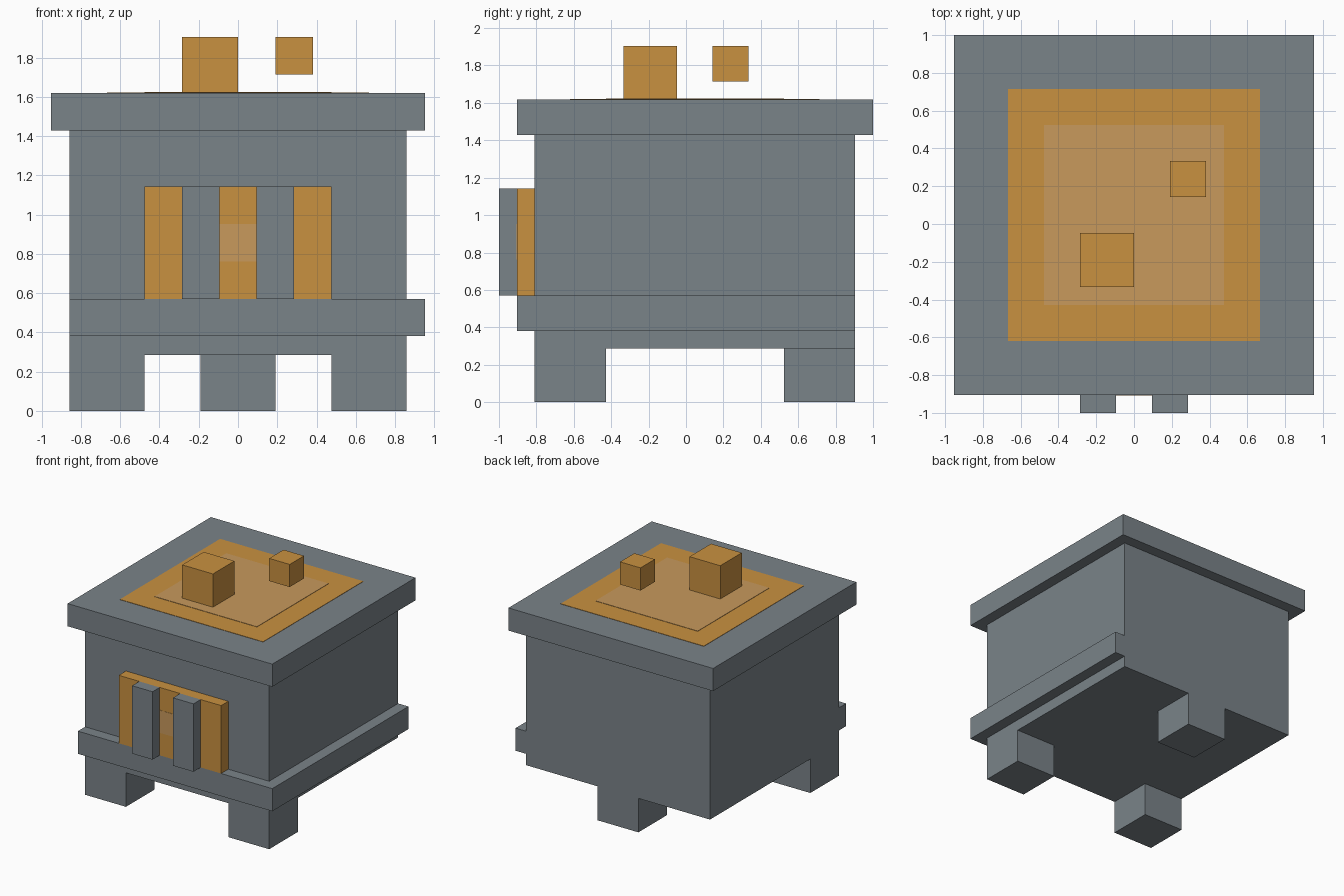
import bpy

if "Cube" in bpy.data.objects:
    bpy.data.objects.remove(bpy.data.objects["Cube"], do_unlink=True)

U = 2 / 21  # grid step the whole design snaps to


def make_material(name, rgb):
    mat = bpy.data.materials.new(name)
    mat.use_nodes = True
    color = (*rgb, 1)
    mat.diffuse_color = color
    bsdf = mat.node_tree.nodes["Principled BSDF"]
    bsdf.inputs["Base Color"].default_value = color
    bsdf.inputs["Roughness"].default_value = 0.9
    return mat


stone = make_material("stone grey", (0.195, 0.227, 0.25))
orange = make_material("ember orange", (0.584, 0.283, 0.051))
tan = make_material("glow tan", (0.578, 0.319, 0.107))


def box(name, x, y, z, mat):
    """Box from (min, max) ranges given in grid steps."""
    ranges = (x, y, z)
    bpy.ops.mesh.primitive_cube_add(size=1, location=[(a + b) / 2 * U for a, b in ranges])
    ob = bpy.context.object
    ob.name = name
    ob.scale = [(b - a) * U for a, b in ranges]
    bpy.ops.object.transform_apply(location=False, rotation=False, scale=True)
    ob.data.materials.append(mat)
    return ob


# Main block, offset ledge and overhanging lid
box("body", (-9, 9), (-8.5, 9.5), (3, 15), stone)
box("ledge", (-9, 10), (-9.5, 9.5), (4, 6), stone)
box("lid", (-10, 10), (-9.5, 10.5), (15, 17), stone)

# Two front legs and one in the middle of the back
for side, x in (("right", -9), ("left", 5)):
    box(f"front_leg_{side}", (x, x + 4), (-8.5, -4.5), (0, 3), stone)
box("back_leg", (-2, 2), (5.5, 9.5), (0, 3), stone)

# Glowing opening with its paler core, behind two bars
box("front_panel", (-5, 5), (-9.5, -8.5), (6, 12), orange)
box("front_panel_core", (-3, 3), (-9.52, -9.5), (8, 10), tan)
for side, x in (("right", -3), ("left", 1)):
    box(f"bar_{side}", (x, x + 2), (-10.5, -9.5), (6, 12), stone)

# Hot bed on the lid with its paler core
box("hot_bed", (-7, 7), (-6.5, 7.5), (17, 17.03), orange)
box("hot_bed_core", (-5, 5), (-4.5, 5.5), (17.03, 17.06), tan)

# Embers: one resting on the bed, one floating above it
box("large_ember", (-3, 0), (-3.5, -0.5), (17, 20), orange)
box("small_ember", (2, 4), (1.5, 3.5), (18, 20), orange)
